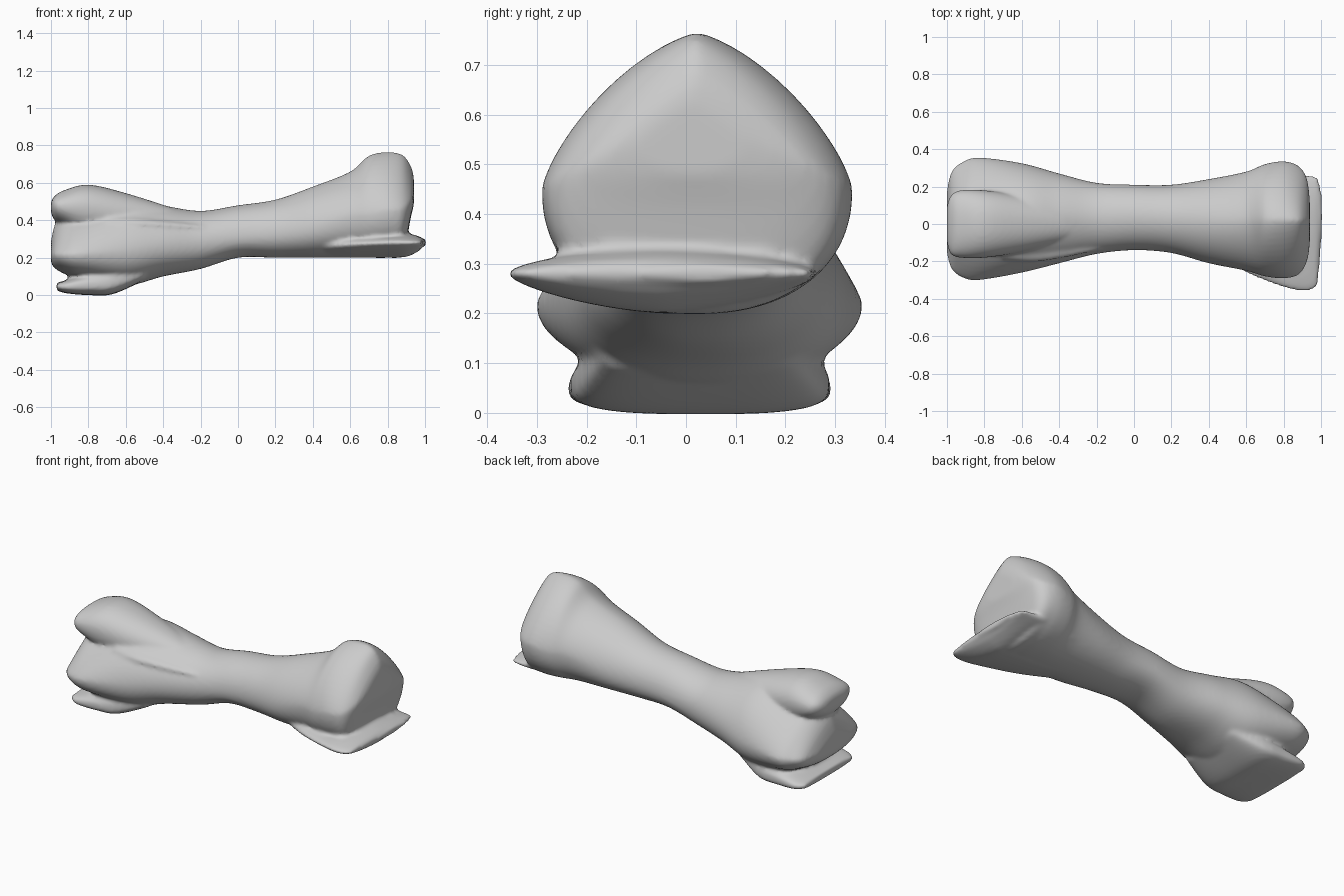
import bpy, bmesh
from math import cos, sin, pi, copysign

cube = bpy.data.objects.get("Cube")
if cube:
    bpy.data.objects.remove(cube, do_unlink=True)

SIDES = 56   # points round each cross-section
STEPS = 6    # rings between neighbouring stations


def power(value, exponent):
    """Signed power used for rounded cross-sections."""
    return copysign(abs(value) ** exponent, value)


def spline(a, b, c, d, t):
    """Catmull-Rom blend of four stations."""
    return [0.5 * (2 * q + (r - p) * t + (2 * p - 5 * q + 4 * r - s) * t * t
                   + (3 * q - p - 3 * r + s) * t ** 3)
            for p, q, r, s in zip(a, b, c, d)]


def section(bm, station, upper, lower):
    """One ring; its upper and lower halves have their own roundness."""
    x, front, back, bottom, widest, top = station
    ring = []
    for i in range(SIDES):
        angle = 2 * pi * i / SIDES
        c, s = cos(angle), sin(angle)
        bend = 2 / (upper(x) if s > 0 else lower)
        height = top - widest if s > 0 else widest - bottom
        y = (front + back) / 2 + (back - front) / 2 * power(c, bend)
        ring.append(bm.verts.new((x, y, widest + height * power(s, bend))))
    return ring


def loft(bm, stations, upper, lower):
    """Closed skin through stations of (x, front, back, bottom, widest, top)."""
    padded = [stations[0]] + stations + [stations[-1]]
    rings = []
    for k in range(len(stations) - 1):
        for j in range(STEPS):
            rings.append(section(bm, spline(*padded[k:k + 4], j / STEPS), upper, lower))
    rings.append(section(bm, stations[-1], upper, lower))
    for a, b in zip(rings, rings[1:]):
        for i in range(SIDES):
            n = (i + 1) % SIDES
            bm.faces.new((a[i], a[n], b[n], b[i]))
    bm.faces.new(rings[0][::-1])
    bm.faces.new(rings[-1])


def constant(value):
    return lambda x: value


def peaked(x):
    """Round at mid shaft, ridged towards both ends."""
    return 2 - 0.95 * x * x


# Shaft, running from the lower knuckle to the tall head
shaft = [
    (-1, -.16, .18, .17, .22, .29),
    (-.975, -.24, .28, .14, .22, .39),
    (-.92, -.285, .33, .11, .22, .46),
    (-.83, -.3, .355, .08, .22, .48),
    (-.6, -.26, .325, .05, .23, .52),
    (-.4, -.21, .27, .1, .26, .48),
    (-.2, -.16, .22, .14, .28, .45),
    (0, -.14, .21, .2, .31, .48),
    (.2, -.155, .21, .2, .33, .51),
    (.4, -.21, .24, .2, .36, .58),
    (.6, -.25, .28, .2, .42, .66),
    (.7, -.28, .32, .2, .43, .745),
    (.8, -.29, .335, .2, .45, .765),
    (.88, -.27, .31, .22, .46, .75),
    (.925, -.2, .24, .42, .5, .69),
    (.94, -.1, .12, .48, .55, .63)]

# Narrow upper knuckle
upper_knuckle = [
    (-1, -.1, .1, .44, .47, .5),
    (-.98, -.16, .15, .4, .48, .53),
    (-.93, -.18, .18, .37, .47, .56),
    (-.8, -.18, .18, .3, .46, .59),
    (-.6, -.15, .15, .3, .42, .545),
    (-.3, -.08, .08, .3, .38, .45)]

# Flat foot under the knuckles
foot = [
    (-.97, -.2, .26, .025, .045, .065),
    (-.92, -.235, .29, .01, .045, .08),
    (-.8, -.235, .29, 0, .05, .12),
    (-.67, -.22, .28, .005, .06, .15),
    (-.5, -.17, .22, .08, .12, .2)]

# Flared lip below the head
lip = [
    (.42, -.15, .18, .2, .26, .33),
    (.6, -.26, .22, .2, .27, .33),
    (.8, -.34, .26, .2, .28, .33),
    (.9, -.36, .265, .205, .28, .33),
    (.965, -.35, .26, .235, .28, .315),
    (.985, -.3, .25, .255, .28, .305),
    (1.005, -.05, .16, .265, .28, .295)]

# Muscle ridge along the front of the shaft
ridge = [
    (-.7, -.19, 0, .35, .38, .43),
    (-.5, -.2, 0, .35, .375, .42),
    (-.18, -.14, 0, .35, .36, .38)]

bm = bmesh.new()
loft(bm, shaft, peaked, 2.2)
loft(bm, upper_knuckle, constant(2.2), 2)
loft(bm, foot, constant(3), 3)
loft(bm, lip, constant(1.7), 1.5)
loft(bm, ridge, constant(2), 2)
bmesh.ops.recalc_face_normals(bm, faces=bm.faces)
mesh = bpy.data.meshes.new("bone")
bm.to_mesh(mesh)
bm.free()
bone = bpy.data.objects.new("bone", mesh)
bpy.context.collection.objects.link(bone)

# Plain grey surface
grey = bpy.data.materials.new("bone grey")
grey.use_nodes = True
colour = (.6, .6, .6, 1)
grey.diffuse_color = colour
grey.node_tree.nodes["Principled BSDF"].inputs["Base Color"].default_value = colour
mesh.materials.append(grey)

# Fuse the parts into one skin and soften the joins
fuse = bone.modifiers.new("fuse", "REMESH")
fuse.mode = "VOXEL"
fuse.voxel_size = 0.011
fuse.use_smooth_shade = True
soften = bone.modifiers.new("soften", "SMOOTH")
soften.factor = 0.5
soften.iterations = 6
